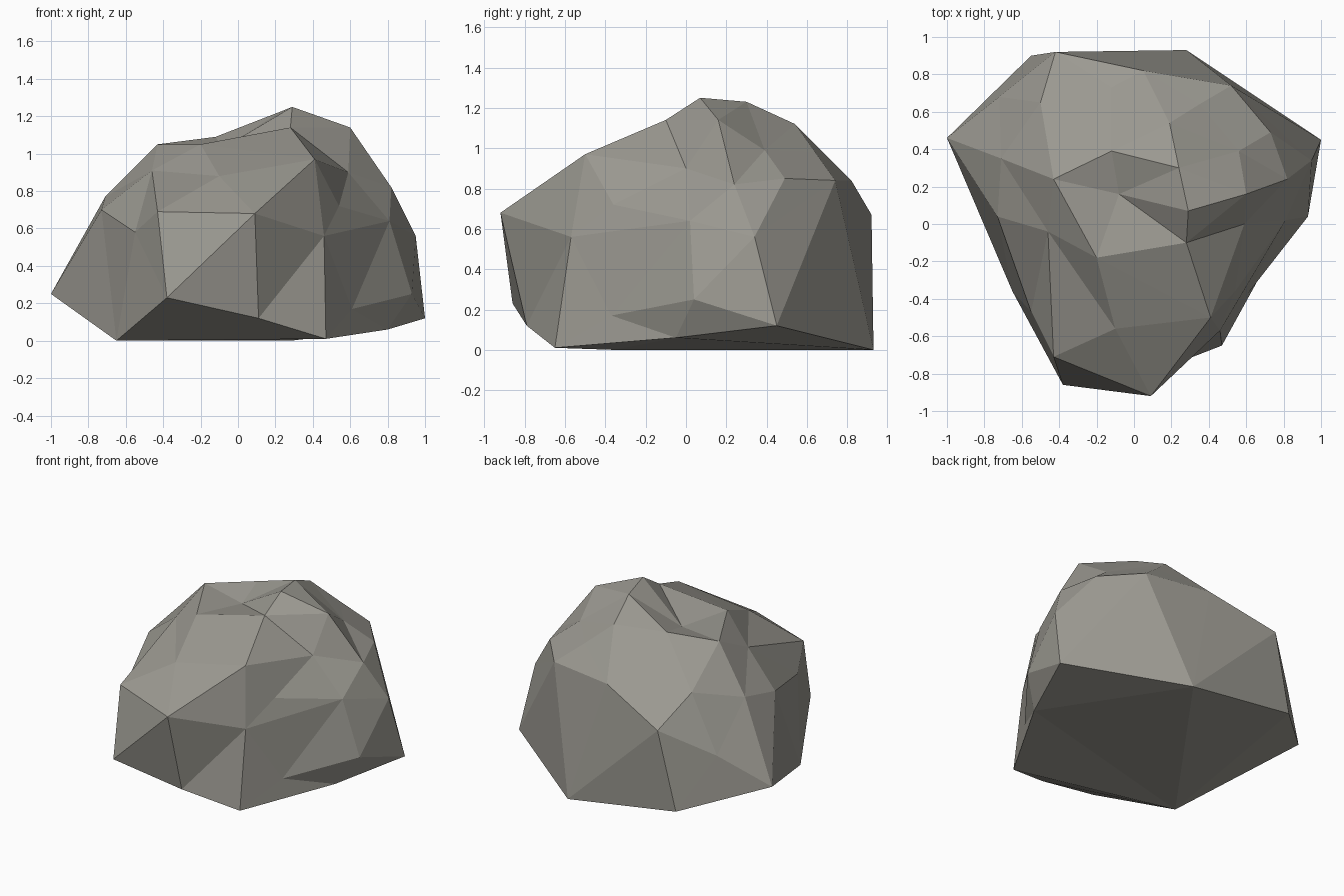
import bpy, bmesh
from mathutils import Vector

# Corners of the boulder, grouped by region
base = [(.28, .93, 0), (1, .45, .12), (.8, -.05, .06), (.47, -.65, .01),
        (.11, -.79, .12), (-.38, -.86, .23), (-.65, -.36, 0), (-1, .46, .25),
        (-.55, .9, .12), (.93, .04, .25), (.61, -.37, .17)]
front = [(.09, -.92, .68), (-.43, -.71, .69), (-.55, -.47, .58), (.46, -.57, .56),
         (.41, -.5, .97), (-.1, -.56, .88), (.54, -.36, .72)]
left = [(-.73, .04, .7), (-.71, .35, .77), (-.72, .68, .48), (-.5, .65, .86)]
right = [(.82, .24, .82), (.73, .49, .85), (.95, .34, .56), (.81, .02, .64),
         (.56, .39, .99), (.59, 0, .9)]
back = [(-.42, .92, .67), (.52, .74, .84), (.05, .82, .84), (-.12, .73, .84)]
crown = [(.28, -.1, 1.14), (.29, .07, 1.25), (.24, .3, 1.23), (.19, .54, 1.12),
         (.35, .64, .98), (-.12, .39, 1.09), (-.43, .24, 1.05), (-.46, -.04, .91),
         (-.08, .16, 1.03), (-.2, -.18, 1.05), (.6, .16, 1.14)]
corners = [Vector(c) for c in base + front + left + right + back + crown]

# Wrap the corners on a ball to get the facets, then move each to its real place
centre = Vector((0, .03, .45))
bm = bmesh.new()
verts = []
for c in corners:
    d = c - centre
    verts.append(bm.verts.new(Vector((d.x, d.y / .92, d.z / .7)).normalized()))
bmesh.ops.convex_hull(bm, input=verts)
for v, c in zip(verts, corners):
    v.co = c
bmesh.ops.recalc_face_normals(bm, faces=bm.faces[:])

# Stone object with flat facets
mesh = bpy.data.meshes.new("boulder")
bm.to_mesh(mesh)
bm.free()
stone = bpy.data.materials.new("warm grey stone")
stone.diffuse_color = (.33, .32, .285, 1)
mesh.materials.append(stone)
boulder = bpy.data.objects.new("boulder", mesh)
bpy.context.collection.objects.link(boulder)
